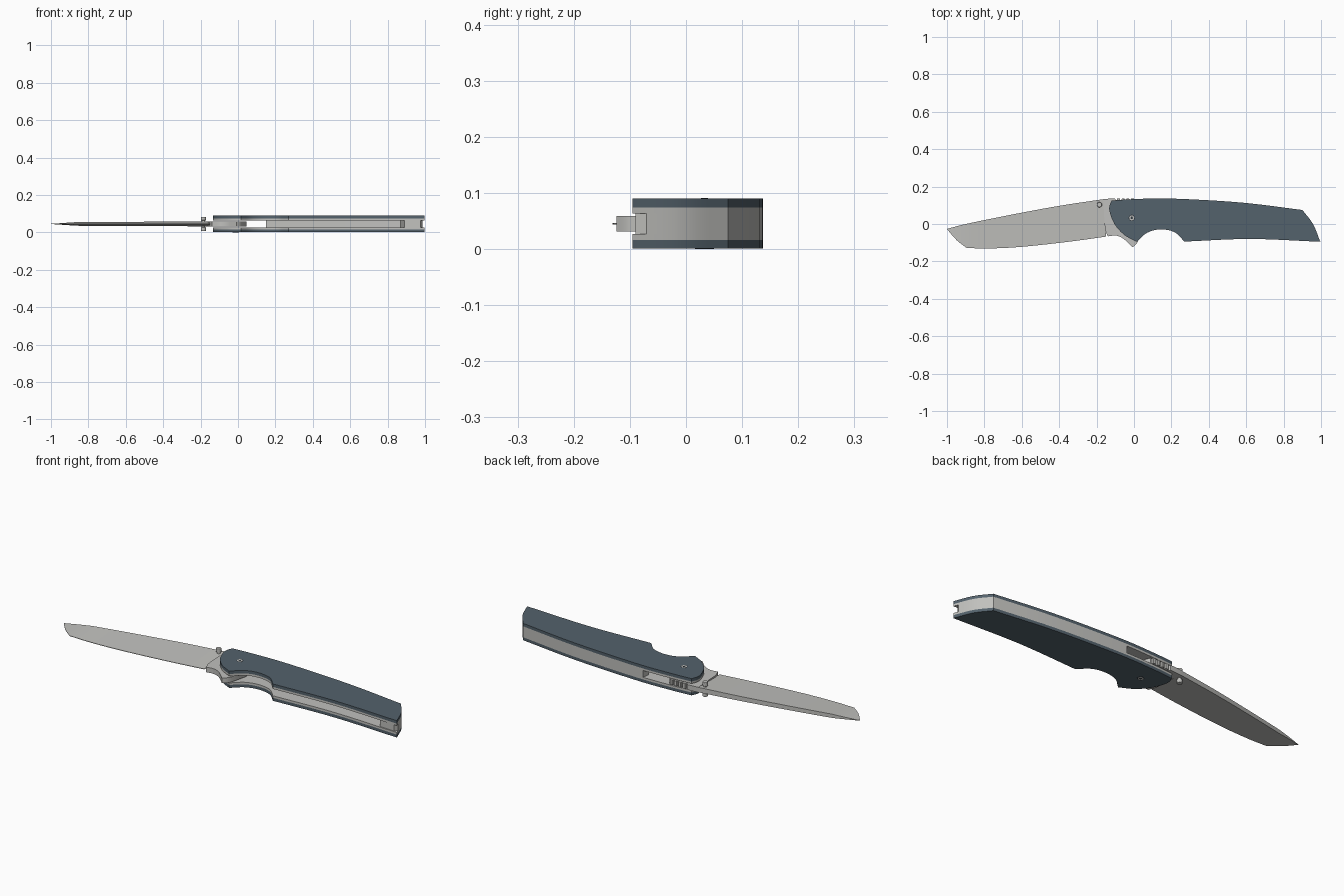
import bpy, bmesh, math
from mathutils import Vector

cube = bpy.data.objects.get("Cube")
if cube:
    bpy.data.objects.remove(cube, do_unlink=True)


def material(name, color):
    m = bpy.data.materials.new(name)
    m.use_nodes = True
    m.diffuse_color = (*color, 1)
    m.node_tree.nodes["Principled BSDF"].inputs["Base Color"].default_value = (*color, 1)
    return m


STEEL = material("satin steel", (0.53, 0.53, 0.51))
SLATE = material("slate blue", (0.088, 0.122, 0.15))
DARK = material("dark steel", (0.03, 0.04, 0.05))
MID = 0.045          # height of the centre plane


def smooth(points, steps=6):
    """Catmull-Rom curve through the points."""
    p = [Vector(q) for q in points]
    p = [2 * p[0] - p[1]] + p + [2 * p[-1] - p[-2]]
    out = []
    for a, b, c, d in zip(p, p[1:], p[2:], p[3:]):
        for i in range(steps):
            t = i / steps
            out.append(0.5 * (2 * b + (c - a) * t + (2 * a - 5 * b + 4 * c - d) * t**2
                              + (3 * b - a - 3 * c + d) * t**3))
    return out + [p[-2]]


def finish(name, bm, mat, angle=30):
    bmesh.ops.recalc_face_normals(bm, faces=bm.faces)
    mesh = bpy.data.meshes.new(name)
    bm.to_mesh(mesh)
    bm.free()
    mesh.materials.append(mat)
    ob = bpy.data.objects.new(name, mesh)
    bpy.context.collection.objects.link(ob)
    bpy.ops.object.select_all(action='DESELECT')
    ob.select_set(True)
    bpy.context.view_layer.objects.active = ob
    bpy.ops.object.shade_smooth_by_angle(angle=math.radians(angle))
    return ob


def slab(name, outline, z0, z1, mat, chamfer=0):
    """Extruded outline; a chamfer slopes the whole wall in toward z1."""
    bm = bmesh.new()
    face = bm.faces.new([bm.verts.new((p[0], p[1], z0)) for p in outline])
    if chamfer:
        base = face.copy()
        bmesh.ops.inset_region(bm, faces=[face], thickness=chamfer, use_even_offset=True,
                               use_boundary=True)
        for v in face.verts:
            v.co.z = z1
        bmesh.ops.remove_doubles(bm, verts=bm.verts, dist=0.0001)
    else:
        new = bmesh.ops.extrude_face_region(bm, geom=[face])["geom"]
        for v in new:
            if isinstance(v, bmesh.types.BMVert):
                v.co.z = z1
    return finish(name, bm, mat)


def lathe(name, center, profile, mat, sides=24):
    """Turned part from (radius, z) pairs."""
    bm = bmesh.new()
    rings = []
    for r, z in profile:
        rings.append([bm.verts.new((center[0] + r * math.cos(2 * math.pi * i / sides),
                                    center[1] + r * math.sin(2 * math.pi * i / sides), z))
                      for i in range(sides)])
    for a, b in zip(rings, rings[1:]):
        for i in range(sides):
            j = (i + 1) % sides
            bm.faces.new((a[i], a[j], b[j], b[i]))
    bm.faces.new(rings[0])
    bm.faces.new(rings[-1])
    return finish(name, bm, mat)


# Handle outline: spine, butt, belly, finger notch, rounded front
spine = smooth([(-0.12, 0.125), (0.0, 0.133), (0.2, 0.136), (0.57, 0.115), (0.9, 0.075)])
butt = smooth([(0.9, 0.075), (0.957, 0.0), (0.996, -0.095)], 4)
belly = smooth([(0.996, -0.095), (0.62, -0.08), (0.27, -0.094)])
notch = smooth([(0.27, -0.094), (0.215, -0.043), (0.14, -0.029), (0.07, -0.047), (0.015, -0.095)], 4)
front = smooth([(0.015, -0.095), (-0.05, -0.06), (-0.105, 0.0), (-0.133, 0.08), (-0.12, 0.125)], 3)
handle = [p for part in (spine, butt, belly, notch, front) for p in part[:-1]]

# Liners and chamfered scales, mirrored about the centre plane
for side, s in (("upper", 1), ("lower", -1)):
    slab(side + "_liner", handle, MID + s * 0.018, MID + s * 0.029, STEEL)
    slab(side + "_scale", handle, MID + s * 0.029, MID + s * 0.0445, SLATE, 0.022)

# Spacer closing the spine and the butt
back = [p for p in spine if p.x > 0.14]
inner = smooth([(0.87, 0.03), (0.55, 0.07), (0.3, 0.09), (0.15, 0.1)])
slab("spine_spacer", back[:-1] + butt[:-1] + [(0.975, -0.09), (0.89, -0.084)] + inner,
     MID - 0.018, MID + 0.018, STEEL)

# Blade: wedge sections between spine and cutting edge
top_line = smooth([(-1.0, -0.026), (-0.89, 0.002), (-0.66, 0.049), (-0.4, 0.097), (-0.155, 0.134)], 8)
edge_line = smooth([(-1.0, -0.027), (-0.95, -0.085), (-0.895, -0.128)], 4)[:-1] \
    + smooth([(-0.895, -0.128), (-0.78, -0.131), (-0.6, -0.122), (-0.35, -0.095), (-0.14, -0.066)], 8)


def sample(line, x):
    for a, b in zip(line, line[1:]):
        if x <= b.x:
            return a.y + (b.y - a.y) * (x - a.x) / (b.x - a.x)
    return line[-1].y


bm = bmesh.new()
stations = [-1 + 0.105 * i / 6 for i in range(7)] + [-0.895 + 0.745 * i / 24 for i in range(1, 25)]
sections = []
for x in stations:
    hi, lo = sample(top_line, x), sample(edge_line, x)
    t = 0.0005 + 0.0095 * min(1, (x + 1) / 0.14) + 0.003 * max(0, x + 0.86) / 0.7
    sections.append([bm.verts.new((x, y, MID + z)) for y, z in
                     ((hi, -t), (hi, t), (lo, 0.0012), (lo, -0.0012))])
for a, b in zip(sections, sections[1:]):
    for i in range(4):
        j = (i + 1) % 4
        bm.faces.new((a[i], a[j], b[j], b[i]))
bm.faces.new(sections[0])
bm.faces.new(sections[-1])
finish("blade", bm, STEEL)

# Tang with notched thumb ramp and flipper spur
teeth = []
for i in range(5):
    x = -0.115 + i * 0.025
    teeth += [(x, 0.137), (x + 0.014, 0.137), (x + 0.016, 0.128), (x + 0.023, 0.128)]
spur = smooth([(0.025, -0.085), (0.012, -0.108), (-0.008, -0.124)], 3) \
    + smooth([(-0.02, -0.112), (-0.055, -0.08), (-0.095, -0.062), (-0.14, -0.066)], 4)
slab("tang", [(-0.165, 0.133)] + teeth + [(0.04, 0.06), (0.045, 0.0)] + spur + [(-0.155, -0.03)],
     MID - 0.0135, MID + 0.0135, STEEL)

# Thumb stud through the blade
lathe("thumb_stud", (-0.185, 0.103),
      [(0.012, 0.007), (0.014, 0.01), (0.014, 0.025), (0.009, 0.028), (0.009, 0.062),
       (0.014, 0.065), (0.014, 0.08), (0.012, 0.083)], STEEL)

# Pivot screw with rings and socket on both faces
for side, s in (("upper", 1), ("lower", -1)):
    for part, r, h, mat in (("pivot_ring", 0.017, 0.0448, DARK), ("pivot_head", 0.0135, 0.0451, STEEL),
                            ("pivot_socket", 0.007, 0.0454, DARK)):
        lathe(side + "_" + part, (-0.012, 0.033),
              [(r, MID + s * (h - 0.008)), (r, MID + s * h)], mat, 6 if r < 0.01 else 24)
